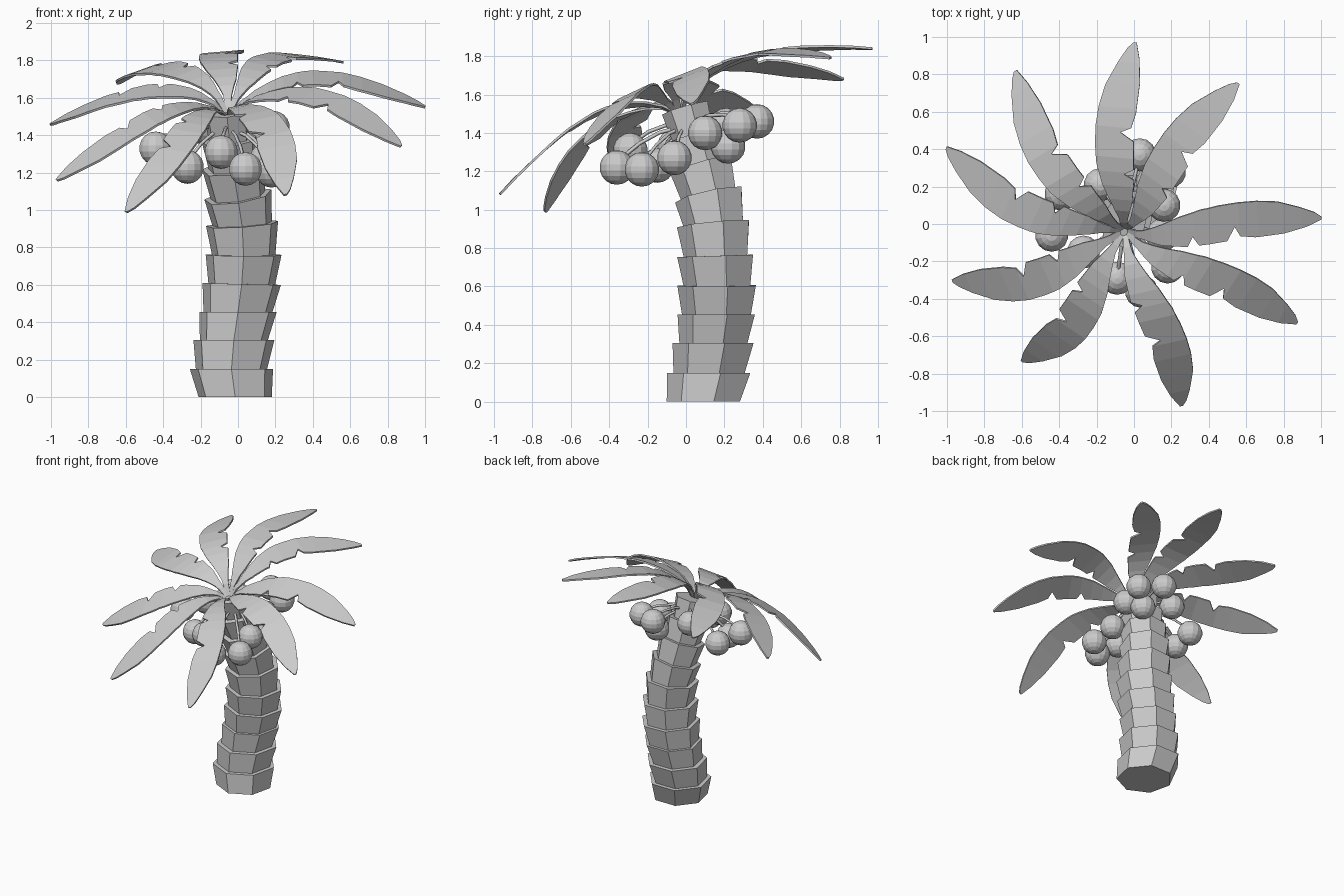
import bpy, bmesh, math
from mathutils import Vector, Matrix, Quaternion

if "Cube" in bpy.data.objects:
    bpy.data.objects.remove(bpy.data.objects["Cube"])


def make_object(name, bm):
    bmesh.ops.recalc_face_normals(bm, faces=bm.faces)
    me = bpy.data.meshes.new(name)
    bm.to_mesh(me)
    bm.free()
    ob = bpy.data.objects.new(name, me)
    bpy.context.collection.objects.link(ob)
    return ob


def lerp_table(table, x):
    for (x0, y0), (x1, y1) in zip(table, table[1:]):
        if x <= x1:
            return y0 + (y1 - y0) * (x - x0) / (x1 - x0)
    return table[-1][1]


# Trunk: seven-sided flared segments stacked along a bent centre line
centres = [Vector(c) for c in [
    (-.015, .10, 0), (-.035, .13, .15), (-.022, .152, .305), (0, .168, .455),
    (.02, .17, .605), (.03, .162, .76), (.022, .15, .925), (0, .125, 1.075),
    (-.025, .085, 1.23), (-.045, .042, 1.38), (-.06, 0, 1.53)]]
top_radii = [.228, .222, .212, .215, .208, .198, .186, .172, .155, .13]


def ring(bm, i, radius):
    # lower rings stay level, upper ones follow the bend
    axis = (centres[min(i + 1, 10)] - centres[max(i - 1, 0)]).normalized()
    rot = Vector((0, 0, 1)).rotation_difference(axis)
    rot = Quaternion().slerp(rot, min(max((i - 3) / 4, 0), 1))
    vs = []
    for k in range(7):
        t = -math.pi / 2 + k * math.tau / 7
        p = Vector((math.cos(t) * radius, math.sin(t) * radius, 0))
        vs.append(bm.verts.new(centres[i] + rot @ p))
    return vs


bm = bmesh.new()
for i, r in enumerate(top_radii):
    low = ring(bm, i, r * .88)
    high = ring(bm, i + 1, r)
    for k in range(7):
        j = (k + 1) % 7
        bm.faces.new((low[k], low[j], high[j], high[k]))
    bm.faces.new(low[::-1])
    bm.faces.new(high)
make_object("trunk", bm)

# Fronds: one notched, arching blade aimed at each tip
arch = [(0, 0), (.07, .078), (.15, .125), (.22, .15), (.3, .168), (.38, .176),
        (.46, .175), (.62, .15), (.72, .122), (.85, .078), (.95, .042), (1.05, 0)]
outer = [(0, .01), (.1, .026), (.2, .07), (.3, .118), (.42, .157), (.52, .171),
         (.62, .176), (.72, .168), (.83, .143), (.95, .085), (1.02, .042), (1.05, .012)]
inner = [(0, -.01), (.1, -.023), (.2, -.045), (.34, -.05), (.37, .005),
         (.4, -.045), (.55, -.035), (.595, .04), (.62, -.015), (.7, -.035),
         (.85, -.042), (.97, -.028), (1.05, -.005)]
stations = sorted({p[0] for t in (arch, outer, inner) for p in t})
# tip position and arch strength of each frond
tips = [(1.0, .03, 1.55, 1), (.87, -.53, 1.34, 1), (.25, -.97, 1.08, 1),
        (-.60, -.73, .99, 1), (-.97, -.30, 1.16, 1), (-1.0, .41, 1.46, 1.05),
        (-.63, .82, 1.68, 1.22), (.01, .97, 1.84, 1), (.56, .75, 1.79, 1)]
crown = Vector((-.05, -.03, 1.495))
crown_up = Vector((-.12, -.40, 1)).normalized()
for n, (*tip, lift) in enumerate(tips):
    reach = Vector(tip) - crown
    d = reach.normalized()
    side = crown_up.cross(d).normalized()
    up = d.cross(side)
    scale = reach.length / 1.05
    bm = bmesh.new()
    prev = None
    for r in stations:
        mid = crown + d * r * scale + up * lerp_table(arch, r) * lift
        pair = [bm.verts.new(mid + side * lerp_table(t, r)) for t in (inner, outer)]
        if prev:
            bm.faces.new((prev[0], pair[0], pair[1], prev[1]))
        prev = pair
    ob = make_object(f"frond_{n + 1}", bm)
    m = ob.modifiers.new("thickness", "SOLIDIFY")
    m.thickness = .012
    m.offset = 0

# Coconuts hanging on thin curved stalks
nuts = [(.04, -.36, 1.22), (-.09, -.29, 1.31), (.18, -.23, 1.21),
        (.15, -.06, 1.27), (-.27, -.15, 1.23), (-.44, -.06, 1.33),
        (.16, .10, 1.40), (.19, .28, 1.44), (.03, .37, 1.46),
        (.10, .22, 1.33), (-.18, .21, 1.44), (-.39, .16, 1.32)]
root = Vector((-.05, .01, 1.44))
for n, p in enumerate(nuts):
    p = Vector(p)
    bm = bmesh.new()
    bmesh.ops.create_uvsphere(bm, u_segments=14, v_segments=9, radius=.09,
                              matrix=Matrix.Translation(p))
    make_object(f"coconut_{n + 1}", bm)
    cu = bpy.data.curves.new(f"stalk_{n + 1}", "CURVE")
    cu.dimensions = "3D"
    cu.bevel_depth = .01
    cu.bevel_resolution = 0
    sp = cu.splines.new("POLY")
    pts = [root, root.lerp(p, .4) + Vector((0, 0, .05)),
           root.lerp(p, .68) + Vector((0, 0, .055)), p + Vector((0, 0, .03))]
    sp.points.add(3)
    for q, v in zip(sp.points, pts):
        q.co = (*v, 1)
    bpy.context.collection.objects.link(bpy.data.objects.new(f"stalk_{n + 1}", cu))
